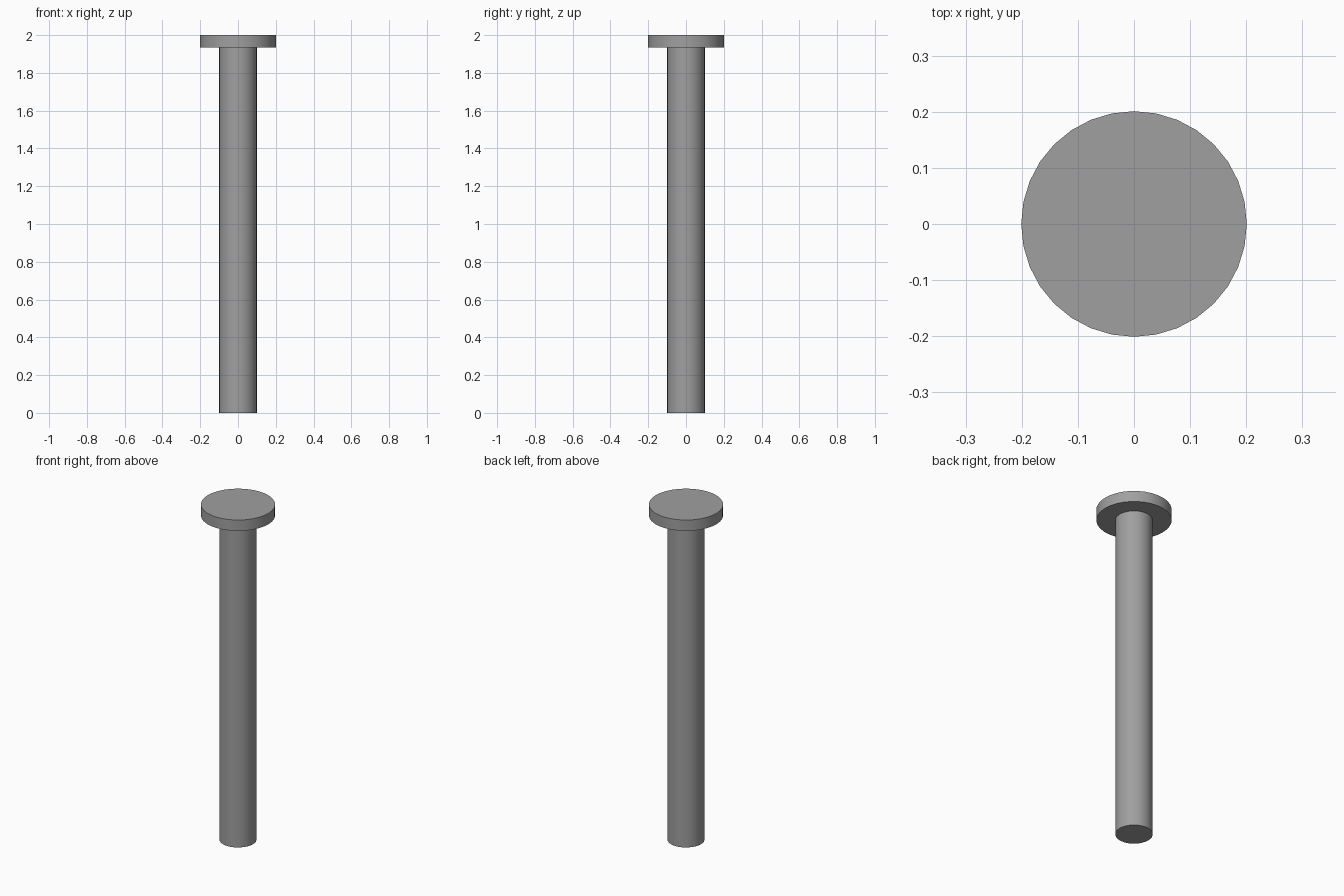
import bpy, bmesh, math

if "Cube" in bpy.data.objects:
    bpy.data.objects.remove(bpy.data.objects["Cube"])

SIDES = 32
# Profile of the pin (radius, z), from shaft foot to head top
PROFILE = [(0.1, 0.0), (0.1, 1.935), (0.201, 1.935), (0.201, 2.0)]

bm = bmesh.new()

# One ring of vertices per profile point
rings = []
for r, z in PROFILE:
    angles = [2 * math.pi * i / SIDES for i in range(SIDES)]
    rings.append([bm.verts.new((r * math.cos(a), r * math.sin(a), z)) for a in angles])

# Shaft wall, head underside and head rim
for low, high in zip(rings, rings[1:]):
    for i in range(SIDES):
        j = (i + 1) % SIDES
        bm.faces.new((low[i], low[j], high[j], high[i]))

# End caps
bm.faces.new(rings[0][::-1])
bm.faces.new(rings[-1])

mesh = bpy.data.meshes.new("headed_pin")
bm.to_mesh(mesh)
bm.free()
pin = bpy.data.objects.new("headed_pin", mesh)
bpy.context.collection.objects.link(pin)

# Dark grey metal
steel = bpy.data.materials.new("dark_grey")
steel.diffuse_color = (0.35, 0.35, 0.35, 1.0)
steel.use_nodes = True
steel.node_tree.nodes["Principled BSDF"].inputs["Base Color"].default_value = steel.diffuse_color
mesh.materials.append(steel)

# Smooth round walls, sharp rims
bpy.context.view_layer.objects.active = pin
pin.select_set(True)
bpy.ops.object.shade_smooth_by_angle(angle=math.radians(30))
